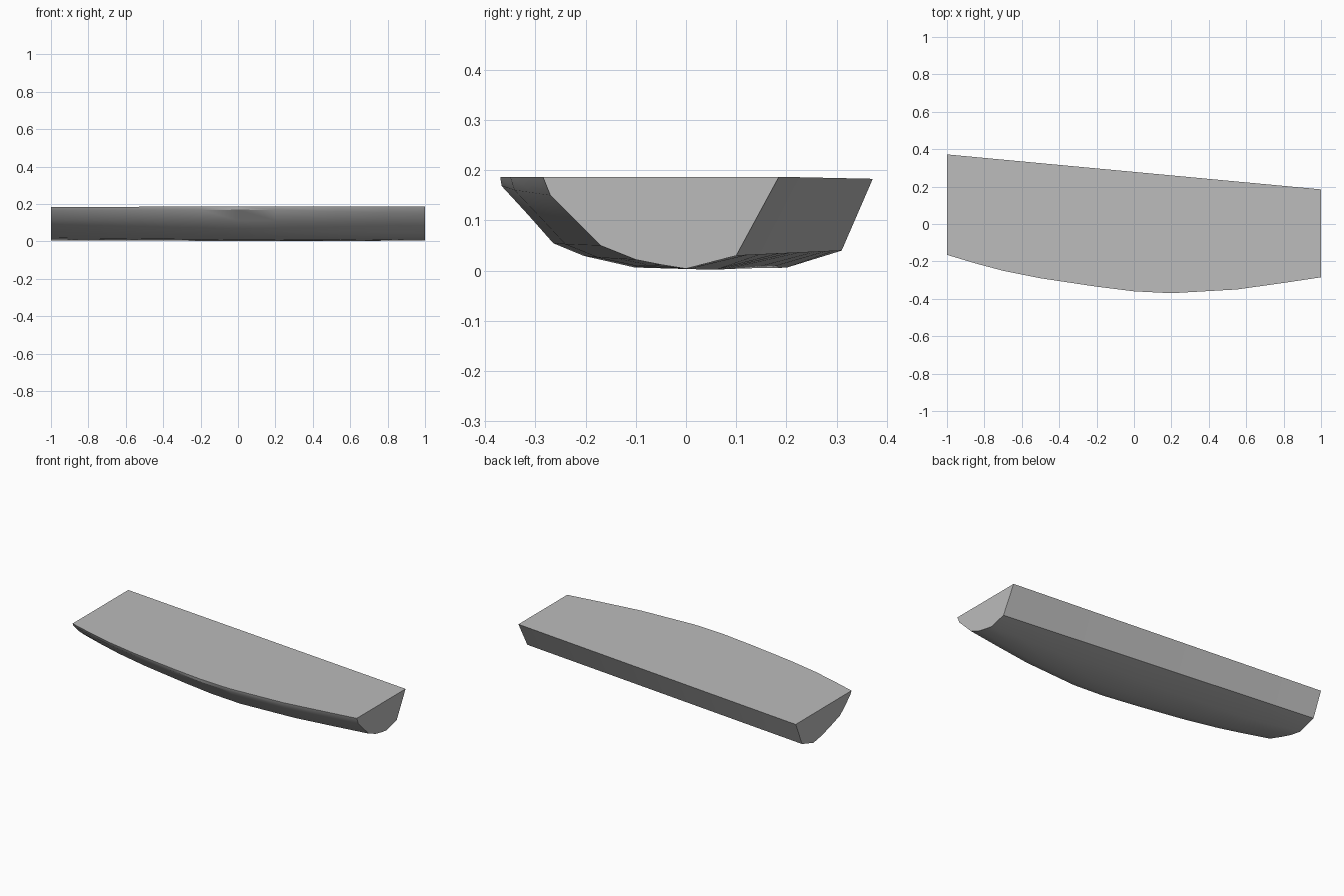
import bpy
import bmesh
import math
from mathutils import Vector

cube = bpy.data.objects.get("Cube")
if cube:
    bpy.data.objects.remove(cube, do_unlink=True)

# One plain grey
grey = bpy.data.materials.new("plain grey")
grey.use_nodes = True
grey.diffuse_color = (0.5, 0.5, 0.5, 1)
bsdf = grey.node_tree.nodes["Principled BSDF"]
bsdf.inputs["Base Color"].default_value = grey.diffuse_color
bsdf.inputs["Roughness"].default_value = 0.8

# Curved front rim: (x, y) at each station
RIM = [(-1, -.165), (-.85, -.21), (-.7, -.25), (-.5, -.29), (-.2, -.335), (0, -.36),
       (.2, -.37), (.55, -.35), (.8, -.315), (1, -.285)]

# Cross-sections from front rim to keel: (distance behind the rim, z)
RIGHT = [(0, .184), (.01, .165), (.06, .115), (.11, .075), (.2, .045), (.285, .02), (.365, .006)]
MIDDLE = [(0, .187), (.002, .17), (.055, .112), (.105, .055), (.165, .03), (.27, .006), (.44, .002)]
LEFT = [(0, .187), (.015, .15), (.065, .1), (.115, .05), (.185, .022), (.235, .012), (.285, .004)]
MIDDLE_X = 0.15


def section(x, rim_y):
    """Blend the key sections and close with the straight sloping back."""
    a, b, t = ((RIGHT, MIDDLE, (x + 1) / (MIDDLE_X + 1)) if x < MIDDLE_X
               else (MIDDLE, LEFT, (x - MIDDLE_X) / (1 - MIDDLE_X)))
    points = []
    for p, q in zip(a, b):
        d, z = Vector(p).lerp(Vector(q), t)
        points.append((x, rim_y + d, z))
    s = (x + 1) / 2
    points.append((x, .31 - .21 * s, .04 - .01 * s))
    points.append((x, .372 - .187 * s, .183 + .004 * s))
    return points


# Loft the hull between stations, with flat ends and a flat top
bm = bmesh.new()
rings = [[bm.verts.new(p) for p in section(x, y)] for x, y in RIM]
for r0, r1 in zip(rings, rings[1:]):
    n = len(r0)
    for i in range(n):
        j = (i + 1) % n
        bm.faces.new((r0[i], r0[j], r1[j], r1[i]))
bm.faces.new(rings[0])
bm.faces.new(rings[-1])
bmesh.ops.recalc_face_normals(bm, faces=bm.faces)

mesh = bpy.data.meshes.new("curved_slab")
bm.to_mesh(mesh)
bm.free()
mesh.materials.append(grey)
slab = bpy.data.objects.new("curved_slab", mesh)
bpy.context.collection.objects.link(slab)

bpy.ops.object.select_all(action='DESELECT')
slab.select_set(True)
bpy.context.view_layer.objects.active = slab
bpy.ops.object.shade_smooth_by_angle(angle=math.radians(30))
